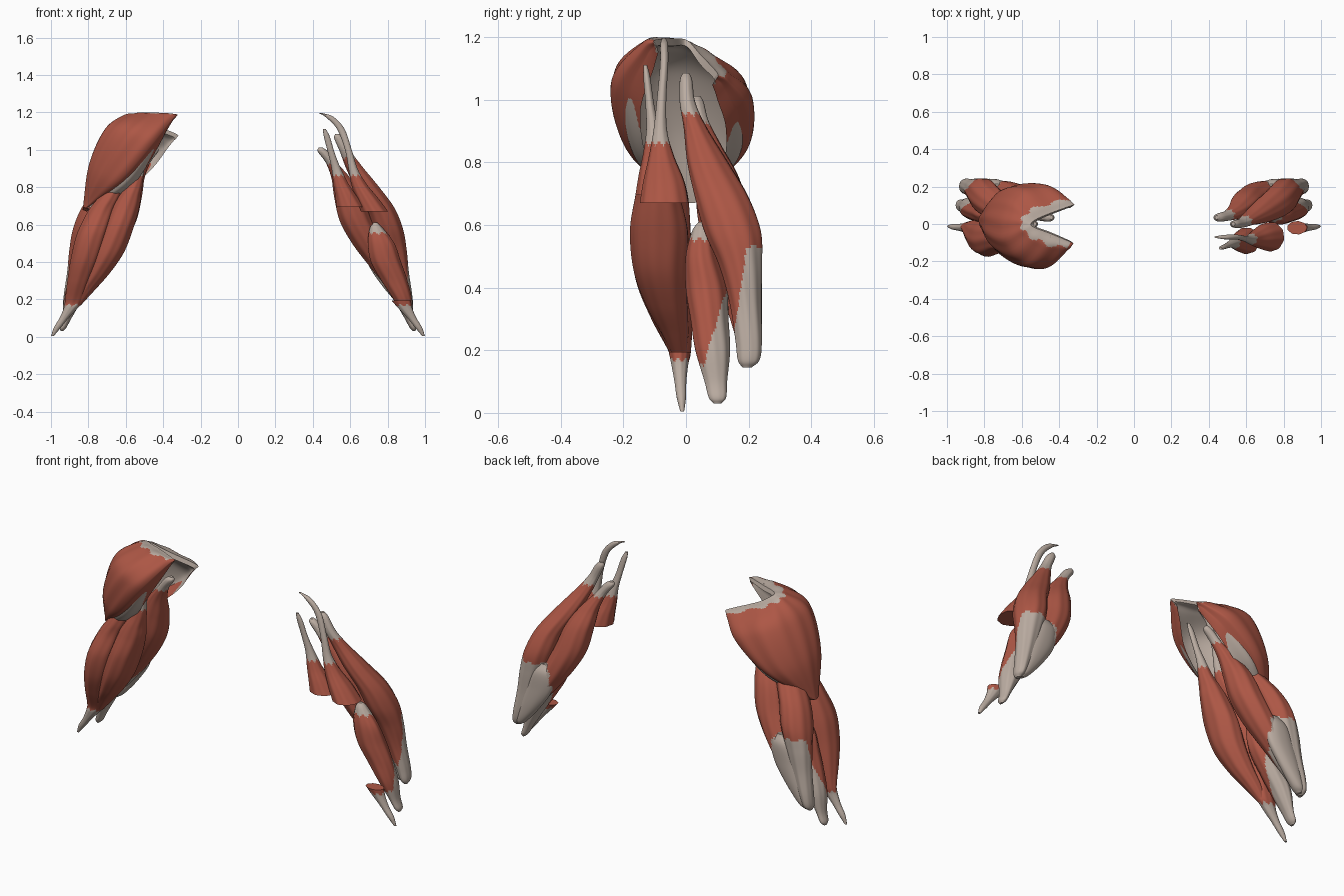
import bpy, bmesh, math
from mathutils import Vector


def material(name, rgb):
    m = bpy.data.materials.new(name)
    m.diffuse_color = (*rgb, 1)
    return m


RED = material("muscle red", (0.42, 0.095, 0.06))
GREY = material("tendon grey", (0.49, 0.41, 0.355))


def smooth_path(pts, n):
    """Catmull-Rom through tuples of any length."""
    ext = [[2 * a - b for a, b in zip(pts[0], pts[1])], *pts,
           [2 * a - b for a, b in zip(pts[-1], pts[-2])]]
    out = []
    for i in range(1, len(ext) - 2):
        for k in range(n):
            t = k / n
            out.append([0.5 * (2 * b + (c - a) * t + (2 * a - 5 * b + 4 * c - d) * t * t
                               + (3 * b - a - 3 * c + d) * t ** 3)
                        for a, b, c, d in zip(*ext[i - 1:i + 3])])
    return out + [list(pts[-1])]


def finish(bm, name, angle=40):
    bmesh.ops.recalc_face_normals(bm, faces=bm.faces)
    me = bpy.data.meshes.new(name)
    bm.to_mesh(me)
    bm.free()
    me.materials.append(RED)
    me.materials.append(GREY)
    me.shade_smooth()
    me.set_sharp_from_angle(angle=math.radians(angle))
    ob = bpy.data.objects.new(name, me)
    bpy.context.collection.objects.link(ob)
    return ob


def muscle(name, side, stations, is_tendon, groove=0.022, seg=56):
    """Loft of horizontal ellipses (x, y, z, rx, ry) with shallow fibre grooves."""
    bm = bmesh.new()
    rings = []
    for x, y, z, rx, ry in smooth_path(stations, 10):
        rx, ry = max(rx, 0.004), max(ry, 0.004)
        ring = []
        for k in range(seg):
            a = 2 * math.pi * k / seg
            g = 1 + groove * math.sin(9 * a + 5 * z) * min(1, rx / 0.05)
            ring.append(bm.verts.new((side * (x + rx * g * math.cos(a)),
                                      y + ry * g * math.sin(a), z)))
        rings.append(ring)
    for r0, r1 in zip(rings, rings[1:]):
        for k in range(seg):
            j = (k + 1) % seg
            f = bm.faces.new((r0[k], r0[j], r1[j], r1[k]))
            c = f.calc_center_median()
            wob = 0.007 * math.sin(k * 14 * math.pi / seg)
            f.material_index = int(is_tendon(side * c.x, c.y, c.z + wob))
    for r in (rings[0], rings[-1]):
        f = bm.faces.new(r)
        c = f.calc_center_median()
        f.material_index = int(is_tendon(side * c.x, c.y, c.z))
    return finish(bm, name)


TRI_LONG = [(.442, .035, 1.012, .01, .01), (.455, .035, .99, .028, .022), (.50, .045, .93, .03, .028),
            (.55, .07, .85, .05, .045), (.59, .10, .75, .075, .07), (.63, .125, .62, .085, .085),
            (.69, .15, .5, .08, .08), (.76, .175, .38, .06, .06), (.83, .19, .27, .04, .04),
            (.88, .2, .19, .015, .03)]
TRI_LAT = [(.53, 0, 1.085, .01, .01), (.54, 0, 1.06, .025, .02), (.575, .005, .99, .03, .025),
           (.62, .03, .91, .045, .037), (.69, .07, .8, .065, .065), (.76, .115, .69, .075, .085),
           (.80, .15, .58, .08, .09), (.83, .175, .47, .07, .068), (.86, .19, .35, .052, .05),
           (.895, .2, .23, .035, .042), (.91, .2, .17, .025, .035), (.915, .195, .145, .01, .015)]
TRI_TENDON = [(.74, .195, .53, .03, .02), (.755, .203, .48, .075, .036), (.785, .206, .38, .085, .036),
              (.837, .208, .27, .064, .034), (.885, .205, .18, .035, .03), (.9, .2, .15, .012, .015)]
BRACHIALIS = [(.735, .05, .61, .01, .01), (.74, .05, .58, .035, .03), (.765, .05, .5, .07, .05),
              (.79, .065, .4, .08, .065), (.835, .075, .3, .07, .06), (.88, .085, .2, .05, .055),
              (.915, .095, .1, .025, .036), (.935, .1, .05, .018, .028), (.942, .1, .03, .006, .012)]
BI_LONG = [(.44, -.07, 1.197, .01, .005), (.49, -.07, 1.175, .022, .012), (.55, -.07, 1.11, .02, .013),
           (.59, -.078, 1.0, .018, .015), (.615, -.082, .9, .024, .022), (.645, -.078, .82, .04, .04),
           (.69, -.07, .74, .06, .065), (.73, -.068, .67, .072, .078), (.775, -.078, .55, .085, .095),
           (.81, -.07, .42, .082, .088), (.845, -.045, .3, .066, .065), (.872, -.02, .195, .052, .035),
           (.893, -.02, .155, .038, .027), (.93, -.018, .1, .024, .019), (.965, -.015, .05, .019, .015),
           (.992, -.012, .004, .007, .006)]
BI_SHORT = [(.462, -.13, 1.11, .008, .006), (.475, -.125, 1.07, .016, .011), (.5, -.115, .98, .018, .014),
            (.525, -.105, .9, .025, .022), (.55, -.1, .82, .04, .038), (.575, -.095, .76, .055, .055),
            (.6, -.09, .695, .072, .07), (.64, -.085, .58, .08, .092), (.69, -.08, .45, .08, .085),
            (.75, -.06, .34, .065, .065), (.81, -.035, .25, .045, .042), (.85, -.02, .18, .02, .02)]


def tri_rule(top):
    """Upper tendon, tip, and the rounded patch low on the back."""
    def rule(x, y, z):
        inner = .755 + .42 * (.48 - z) - .085 * math.sqrt(max(0, 1 - (max(0, z - .36) / .17) ** 2))
        return z > top or z < .17 or (z < .53 and y > .14 + .14 * (z - .15) and x > inner)
    return rule


def bra_rule(x, y, z):
    return z > .555 or z < .15 or (z < .42 and y > .3 * z + .01)


def bi_rule(x, y, z):
    return z > .86 or z < .17


# parts shared by both arms
for side, tag in ((1, "right"), (-1, "left")):
    muscle(tag + "_triceps_long_head", side, TRI_LONG, tri_rule(.92))
    muscle(tag + "_triceps_lateral_head", side, TRI_LAT, tri_rule(.955))
    muscle(tag + "_triceps_tendon", side, TRI_TENDON, lambda x, y, z: True, 0.004)
    muscle(tag + "_brachialis", side, BRACHIALIS, bra_rule)

# whole biceps on one arm, cut stubs on the other
muscle("left_biceps_long_head", -1, BI_LONG, bi_rule)
muscle("left_biceps_short_head", -1, BI_SHORT, bi_rule)
muscle("right_biceps_long_stub", 1, BI_LONG[:8], bi_rule)
muscle("right_biceps_short_stub", 1, BI_SHORT[:7], bi_rule)
muscle("right_biceps_lower_stub", 1, BI_LONG[11:], bi_rule)

# deltoid: fibres fan from the flat C-shaped shoulder rim to one insertion
FIBRES = [
    [(-.34, -.10, 1.17), (-.365, -.125, 1.13), (-.46, -.18, .99), (-.60, -.14, .82), (-.79, -.01, .70)],
    [(-.33, -.10, 1.19), (-.36, -.14, 1.175), (-.47, -.235, 1.04), (-.64, -.19, .84), (-.81, -.03, .69)],
    [(-.45, -.05, 1.195), (-.49, -.12, 1.19), (-.59, -.215, 1.09), (-.73, -.15, .88), (-.825, -.01, .69)],
    [(-.54, -.015, 1.195), (-.60, -.05, 1.185), (-.70, -.10, 1.11), (-.79, -.06, .92), (-.83, .01, .68)],
    [(-.545, .01, 1.185), (-.615, .03, 1.17), (-.705, .05, 1.09), (-.79, .06, .90), (-.83, .03, .68)],
    [(-.48, .045, 1.145), (-.54, .10, 1.135), (-.62, .175, 1.06), (-.73, .165, .87), (-.82, .05, .69)],
    [(-.33, .10, 1.085), (-.37, .14, 1.07), (-.47, .21, .99), (-.64, .195, .84), (-.80, .06, .70)],
    [(-.33, .095, 1.065), (-.36, .12, 1.035), (-.45, .16, .94), (-.60, .14, .82), (-.78, .04, .71)]]
cols = [smooth_path(f, 12) for f in FIBRES]
rows = [smooth_path([c[j] for c in cols], 9) for j in range(len(cols[0]))]
nv, nu = len(rows), len(rows[0])
bm = bmesh.new()
outer, inner = [], []
for j, row in enumerate(rows):
    v = j / (nv - 1)
    outer.append([])
    inner.append([])
    for i, co in enumerate(row):
        p = Vector(co)
        inward = (Vector((-.45, 0, p.z - .15)) - p).normalized()
        wave = 0.003 * math.sin(i * 1.05) * math.sin(math.pi * v)
        outer[-1].append(bm.verts.new(p + inward * wave))
        inner[-1].append(bm.verts.new(p + inward * (.025 + .02 * math.sin(math.pi * v))))
for j in range(nv - 1):
    for i in range(nu - 1):
        f = bm.faces.new((outer[j][i], outer[j][i + 1], outer[j + 1][i + 1], outer[j + 1][i]))
        f.material_index = int(9 < i < nu - 8 and j < 9 + 1.5 * math.sin(i * 0.9))
        f = bm.faces.new((inner[j][i], inner[j + 1][i], inner[j + 1][i + 1], inner[j][i + 1]))
        f.material_index = 1
    for i in (0, nu - 1):
        bm.faces.new((outer[j][i], outer[j + 1][i], inner[j + 1][i], inner[j][i]))
for j in (0, nv - 1):
    for i in range(nu - 1):
        f = bm.faces.new((outer[j][i], outer[j][i + 1], inner[j][i + 1], inner[j][i]))
        f.material_index = int(j == 0)
finish(bm, "left_deltoid", 60)
